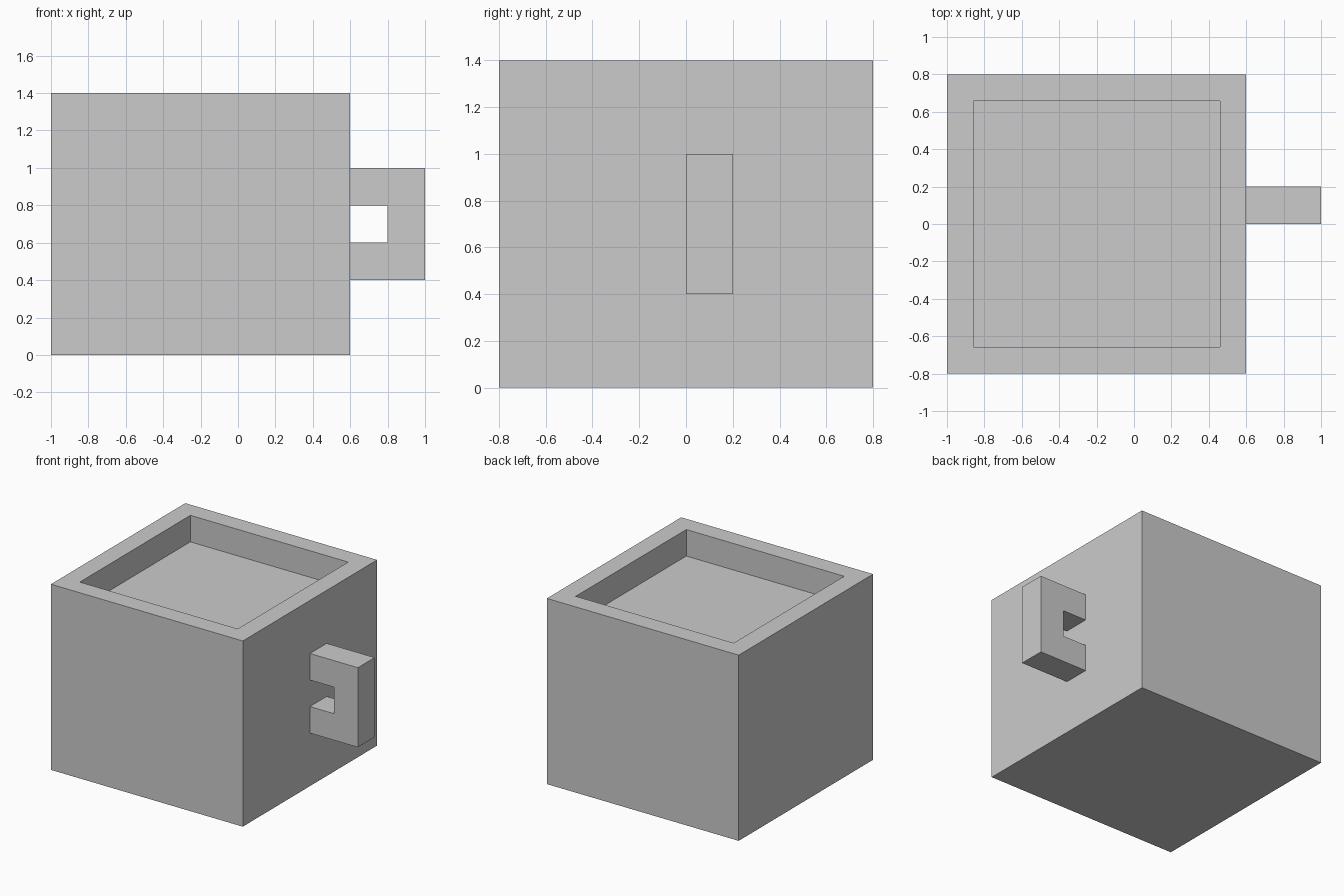
import bpy, bmesh
from mathutils import Vector

if "Cube" in bpy.data.objects:
    bpy.data.objects.remove(bpy.data.objects["Cube"])


def finish(name, bm):
    bmesh.ops.recalc_face_normals(bm, faces=bm.faces)
    mesh = bpy.data.meshes.new(name)
    bm.to_mesh(mesh)
    bm.free()
    obj = bpy.data.objects.new(name, mesh)
    bpy.context.collection.objects.link(obj)
    return obj


# Cup body: a block whose top is inset and pushed down into a shallow recess
bm = bmesh.new()
bmesh.ops.create_cube(bm, size=1)
bmesh.ops.scale(bm, vec=(1.6, 1.6, 1.4), verts=bm.verts)
bmesh.ops.translate(bm, vec=(-0.2, 0, 0.7), verts=bm.verts)
top = max(bm.faces, key=lambda f: f.calc_center_median().z)
bmesh.ops.inset_region(bm, faces=[top], thickness=0.2)
floor = bmesh.ops.extrude_face_region(bm, geom=[top])
floor_verts = [v for v in floor["geom"] if isinstance(v, bmesh.types.BMVert)]
bmesh.ops.translate(bm, vec=(0, 0, -0.2), verts=floor_verts)
if top.is_valid:
    bmesh.ops.delete(bm, geom=[top], context='FACES_ONLY')
finish("cup_body", bm)

# Handle: a C-shaped profile in the xz plane, extruded along y
profile = [(0.6, 0.4), (1.0, 0.4), (1.0, 1.0), (0.6, 1.0),
           (0.6, 0.8), (0.8, 0.8), (0.8, 0.6), (0.6, 0.6)]
bm = bmesh.new()
face = bm.faces.new([bm.verts.new((x, 0, z)) for x, z in profile])
side = bmesh.ops.extrude_face_region(bm, geom=[face], use_keep_orig=True)
side_verts = [v for v in side["geom"] if isinstance(v, bmesh.types.BMVert)]
bmesh.ops.translate(bm, vec=Vector((0, 0.2, 0)), verts=side_verts)
# Open the two ends that sit against the cup wall
ends = [f for f in bm.faces if all(abs(v.co.x - 0.6) < 1e-4 for v in f.verts)]
bmesh.ops.delete(bm, geom=ends, context='FACES_ONLY')
finish("handle", bm)
